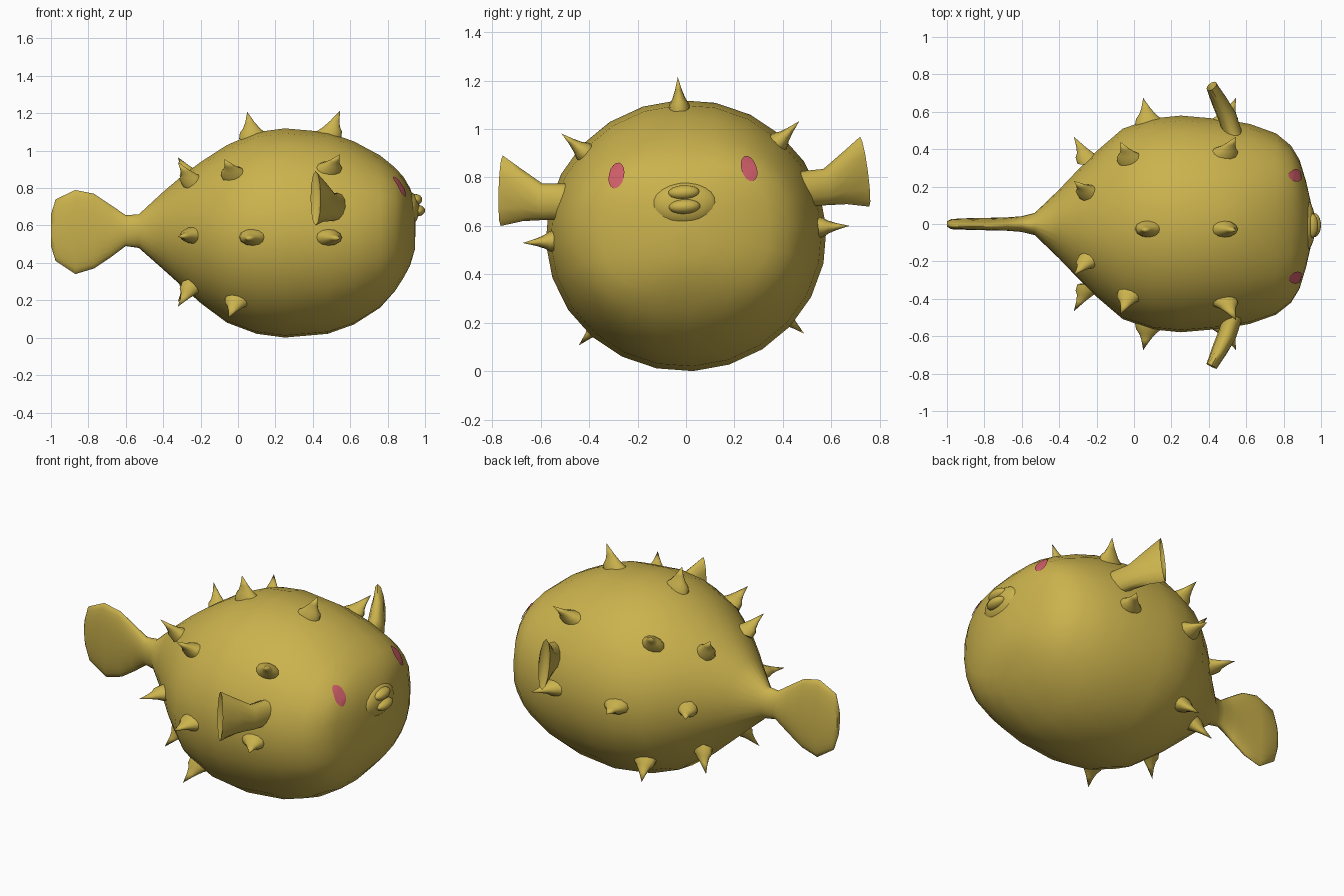
import bpy, bmesh, math
from mathutils import Matrix, Vector
from mathutils.bvhtree import BVHTree

if "Cube" in bpy.data.objects:
    bpy.data.objects.remove(bpy.data.objects["Cube"])

CZ = 0.565  # height of the body axis
# the whole fish is rolled slightly around its long axis
ROLL = Matrix.Translation((0, 0, CZ)) @ Matrix.Rotation(math.radians(3), 4, 'X') @ Matrix.Translation((0, 0, -CZ))


def material(name, rgb):
    m = bpy.data.materials.new(name)
    m.diffuse_color = (*rgb, 1)
    m.use_nodes = True
    m.node_tree.nodes["Principled BSDF"].inputs["Base Color"].default_value = m.diffuse_color
    return m


OLIVE = material("olive_yellow", (0.60, 0.45, 0.075))
PINK = material("eye_pink", (0.62, 0.11, 0.14))


def finish(bm, name, mat, angle=60, fix_normals=True):
    if fix_normals:
        bmesh.ops.recalc_face_normals(bm, faces=bm.faces)
    bm.transform(ROLL)
    me = bpy.data.meshes.new(name)
    bm.to_mesh(me)
    bm.free()
    me.materials.append(mat)
    ob = bpy.data.objects.new(name, me)
    bpy.context.collection.objects.link(ob)
    bpy.ops.object.select_all(action='DESELECT')
    ob.select_set(True)
    bpy.context.view_layer.objects.active = ob
    bpy.ops.object.shade_smooth_by_angle(angle=math.radians(angle))
    return ob


def loft(bm, rings, start, end):
    """Skin a list of point rings, closed by a centre point at each end."""
    loops = [[bm.verts.new(p) for p in r] for r in rings]
    n = len(loops[0])
    for a, b in zip(loops, loops[1:]):
        for i in range(n):
            j = (i + 1) % n
            bm.faces.new((a[i], a[j], b[j], b[i]))
    for loop, tip in ((loops[0], start), (loops[-1], end)):
        c = bm.verts.new(tip)
        for i in range(n):
            bm.faces.new((loop[i], loop[(i + 1) % n], c))


def spow(v, e):
    return math.copysign(abs(v) ** e, v)


def oval(center, u, v, n, p=2.0):
    """Superellipse ring with half axes u and v."""
    out = []
    for i in range(n):
        a = 2 * math.pi * i / n
        out.append(Vector(center) + Vector(u) * spow(math.cos(a), 2 / p) + Vector(v) * spow(math.sin(a), 2 / p))
    return out


# Body and tail fin: x, top, bottom, half width, squareness
PROFILE = [
    (-1.00, .66, .49, .014, 2), (-.975, .74, .41, .026, 2), (-.87, .79, .34, .03, 2),
    (-.77, .77, .37, .032, 2), (-.68, .71, .43, .035, 2), (-.60, .655, .49, .042, 2),
    (-.53, .66, .48, .06, 2), (-.40, .78, .365, .185, 2), (-.30, .865, .275, .29, 2),
    (-.20, .94, .185, .39, 2), (-.06, 1.03, .08, .51, 2), (.10, 1.10, .02, .565, 2),
    (.25, 1.12, .0, .58, 2), (.48, 1.10, .02, .56, 2), (.62, 1.05, .07, .535, 2.05),
    (.76, .975, .16, .485, 2.2), (.84, .91, .25, .42, 2.5), (.885, .86, .32, .345, 2.6),
    (.92, .80, .385, .23, 2.4), (.945, .73, .47, .12, 2),
]
bm = bmesh.new()
rings = [oval((x, 0, (t + b) / 2), (0, w, 0), (0, 0, (t - b) / 2), 24, p) for x, t, b, w, p in PROFILE]
loft(bm, rings, (-1.0, 0, .575), (.95, 0, .60))
bmesh.ops.recalc_face_normals(bm, faces=bm.faces)
surface = BVHTree.FromBMesh(bm)
finish(bm, "body", OLIVE)

# Mouth: muzzle bump with two lips
bm = bmesh.new()
for center, size in (((.915, 0, .69), (.055, .14, .09)),
                     ((.95, 0, .738), (.035, .065, .03)),
                     ((.962, 0, .68), (.038, .065, .03))):
    bmesh.ops.create_uvsphere(bm, u_segments=20, v_segments=12, radius=1,
                              matrix=Matrix.Translation(center) @ Matrix.Diagonal((*size, 1)))
finish(bm, "mouth", OLIVE)

# Pectoral fins: fan shapes with a notched outer edge
for side, label in ((1, "left"), (-1, "right")):
    bm = bmesh.new()
    rings = []
    for x, y, z, h, t in ((.535, .47, .725, .075, .05), (.50, .58, .73, .075, .05),
                          (.455, .67, .765, .11, .042), (.415, .75, .785, .145, .03)):
        rings.append(oval((x, side * y, z), (t * .9, side * t * .45, 0), (0, 0, h), 12))
    for p in rings[-1]:  # the lower corner reaches a little further out
        p.y -= side * (p.z - .785) * .08
    loft(bm, rings, (.54, side * .45, .725), (.43, side * .715, .79))
    finish(bm, label + "_pectoral_fin", OLIVE, 50)

# Spikes: x, angle above horizontal, lean along x
SPIKES = [
    (.08, 90, -.03), (.485, 90, .06),
    (-.02, 42, -.05), (.485, 42, .06), (-.24, 57, -.08),
    (-.24, 0, -.08), (.08, 0, -.03), (.485, 0, .06),
    (0, -43, -.05), (-.24, -57, -.08),
]
bm = bmesh.new()
for x, angle, lean in SPIKES:
    for side in ((1,) if angle == 90 else (1, -1)):
        a = math.radians(angle)
        out = Vector((0, side * math.cos(a), math.sin(a)))
        base = surface.ray_cast(Vector((x, 0, CZ)) + out * 2, -out)[0]
        axis = out * .115 + Vector((lean, 0, 0))
        across = Vector((1, 0, 0)).cross(out)
        rings = []
        for s, r in ((-.25, .082), (.05, .068), (.25, .045), (.55, .024)):
            rings.append(oval(base + axis * s, (r, 0, 0), across * r * .6, 12))
        loft(bm, rings, base - axis * .3, base + axis * 1.02)
finish(bm, "spikes", OLIVE)

# Eyes: thin oval patches laid on the face
for side, label in ((1, "left"), (-1, "right")):
    bm = bmesh.new()
    tilt = math.radians(17)
    u = Vector((0, math.cos(tilt), math.sin(tilt) * side))
    v = Vector((0, -math.sin(tilt) * side, math.cos(tilt)))
    mid = Vector((2, side * .272, .82))

    def on_face(p):
        hit, normal = surface.ray_cast(p, Vector((-1, 0, 0)))[:2]
        return hit + normal * .006

    loops = [[bm.verts.new(on_face(p)) for p in oval(mid, u * .031 * k, v * .053 * k, 16)] for k in (.33, .66, 1)]
    bm.faces.new(loops[0])
    for a, b in zip(loops, loops[1:]):
        for i in range(16):
            j = (i + 1) % 16
            bm.faces.new((a[i], b[i], b[j], a[j]))
    finish(bm, label + "_eye", PINK, 60, False)
